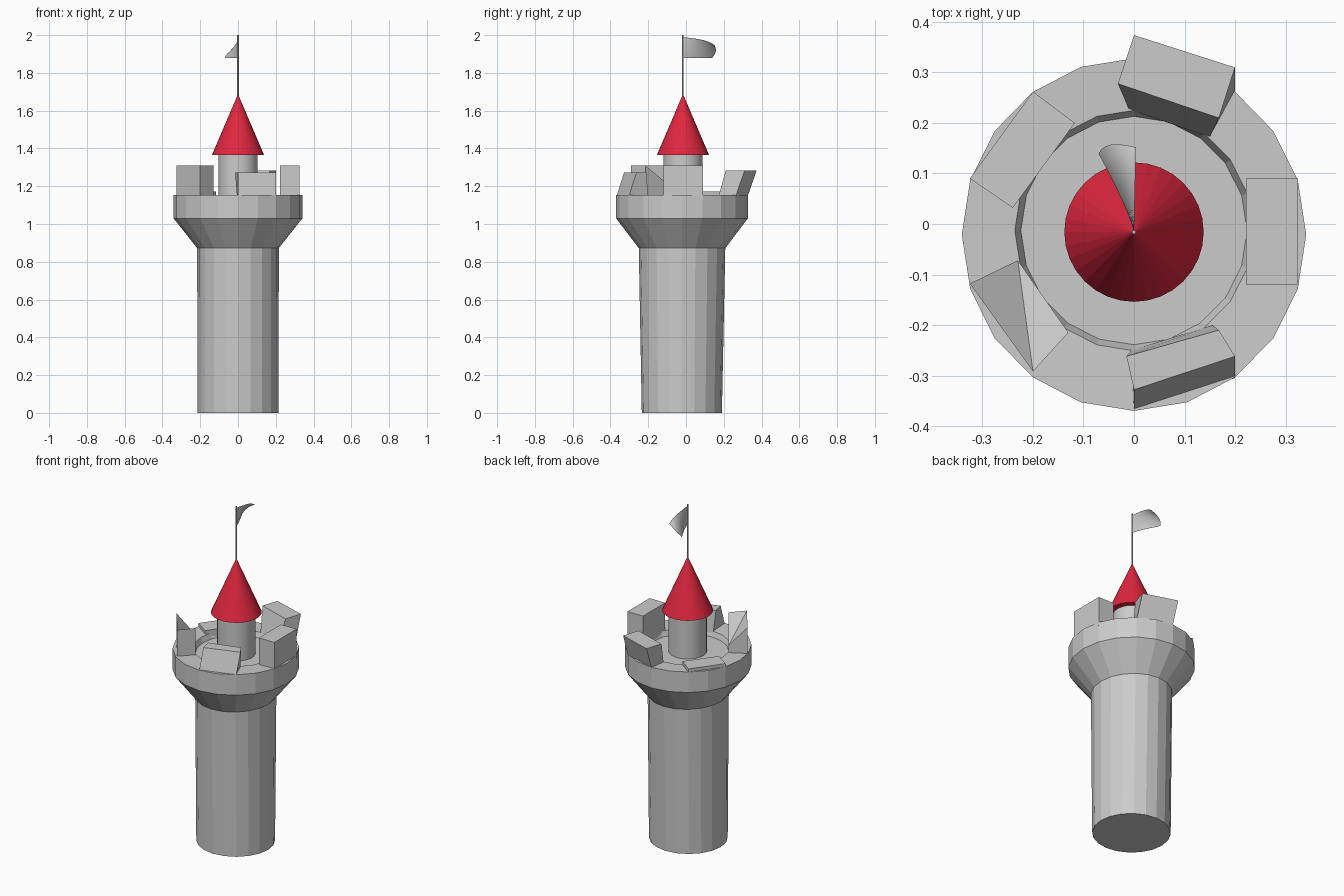
import bpy, bmesh, math

if "Cube" in bpy.data.objects:
    bpy.data.objects.remove(bpy.data.objects["Cube"])

CY = -0.016   # tower axis sits slightly towards the front
SIDES = 20


def make_object(name, bm, color=None, smooth=False):
    bmesh.ops.recalc_face_normals(bm, faces=bm.faces)
    mesh = bpy.data.meshes.new(name)
    bm.to_mesh(mesh)
    bm.free()
    ob = bpy.data.objects.new(name, mesh)
    bpy.context.collection.objects.link(ob)
    if color:
        mat = bpy.data.materials.new(name + "_paint")
        mat.diffuse_color = color
        mat.use_nodes = True
        mat.node_tree.nodes["Principled BSDF"].inputs["Base Color"].default_value = mat.diffuse_color
        mesh.materials.append(mat)
    if smooth:
        bpy.ops.object.select_all(action='DESELECT')
        bpy.context.view_layer.objects.active = ob
        ob.select_set(True)
        bpy.ops.object.shade_smooth_by_angle(angle=math.radians(35))
    return ob


def lathe(name, rings, sides, **kw):
    """Stack of elliptical rings (rx, ry, centre y, z), capped at both ends."""
    bm = bmesh.new()
    loops = []
    for rx, ry, cy, z in rings:
        loops.append([bm.verts.new((rx * math.cos(2 * math.pi * i / sides),
                                    cy + ry * math.sin(2 * math.pi * i / sides), z))
                      for i in range(sides)])
    for a, b in zip(loops, loops[1:]):
        for i in range(sides):
            j = (i + 1) % sides
            bm.faces.new((a[i], a[j], b[j], b[i]))
    bm.faces.new(loops[0][::-1])
    bm.faces.new(loops[-1])
    return make_object(name, bm, **kw)


def merlon(name, base, top):
    """Block between a base quad and a top quad of (x, y, z) corners."""
    bm = bmesh.new()
    a = [bm.verts.new(p) for p in base]
    b = [bm.verts.new(p) for p in top]
    for i in range(4):
        j = (i + 1) % 4
        bm.faces.new((a[i], a[j], b[j], b[i]))
    bm.faces.new(a[::-1])
    # top split along the second-to-last corner diagonal
    bm.faces.new((b[0], b[1], b[3]))
    bm.faces.new((b[1], b[2], b[3]))
    return make_object(name, bm)


def at(z, *pts):
    return [(x, y, z) for x, y in pts]


# Shaft, flared corbel, parapet and sunken floor
lathe("tower_body", [
    (0.215, 0.212, -0.022, 0.0),
    (0.216, 0.229, -0.021, 0.872),
    (0.341, 0.349, -0.021, 1.03),
    (0.341, 0.349, -0.021, 1.153),
    (0.236, 0.238, -0.013, 1.150),
    (0.224, 0.226, -0.013, 1.120),
], SIDES)

# Five weathered merlons
R = 1.13
right = [(0.325, -0.12), (0.325, 0.09), (0.222, 0.09), (0.222, -0.12)]
merlon("right_merlon", at(R, *right), at(1.31, *right))

merlon("back_merlon",
       at(1.145, (0.2, 0.263), (0, 0.326), (-0.01, 0.227), (0.15, 0.172)),
       at(1.283, (0.2, 0.31), (0, 0.374), (-0.032, 0.278), (0.168, 0.21)))

low = [(-0.2, 0.262), (-0.325, 0.09), (-0.24, 0.032), (-0.117, 0.2)]
merlon("worn_merlon", at(R, *low), at(1.172, *low))

left = [(-0.325, -0.118), (-0.23, -0.072), (-0.13, -0.215), (-0.2, -0.292)]
top = at(1.31, *left)
top[1] = (-0.23, -0.072, 1.19)
merlon("chipped_merlon", at(R, *left), top)

merlon("front_merlon",
       at(1.14, (0, -0.37), (0.2, -0.305), (0.155, -0.2), (-0.005, -0.25)),
       at(1.272, (0, -0.328), (0.2, -0.262), (0.168, -0.21), (-0.015, -0.262)))

# Turret, roof and flagpole
lathe("turret", [(0.104, 0.104, CY, 1.11), (0.104, 0.104, CY, 1.37)], 32, smooth=True)
lathe("turret_roof", [(0.138, 0.138, CY, 1.365), (0.001, 0.001, CY, 1.686)], 32,
      color=(0.75, 0.02, 0.05, 1))
lathe("flagpole", [(0.004, 0.004, CY, 1.67), (0.004, 0.004, CY, 2.0)], 8, smooth=True)

# Rippling flag: lower edge blown sideways
bm = bmesh.new()
N, M = 10, 6
grid = []
for i in range(N + 1):
    u = i / N
    ztop = 1.99 - 0.022 * u - 0.022 * u ** 5
    row = []
    for k in range(M + 1):
        v = k / M
        x = -0.07 * u ** 1.2 * (1 - v ** 1.6) + 0.004 * u * v
        y = CY + u * (0.155 + 0.013 * v + 0.012 * math.sin(math.pi * v))
        row.append(bm.verts.new((x, y, 1.88 + (ztop - 1.88) * v)))
    grid.append(row)
for i in range(N):
    for k in range(M):
        bm.faces.new((grid[i][k], grid[i + 1][k], grid[i + 1][k + 1], grid[i][k + 1]))
make_object("flag", bm, smooth=True)
